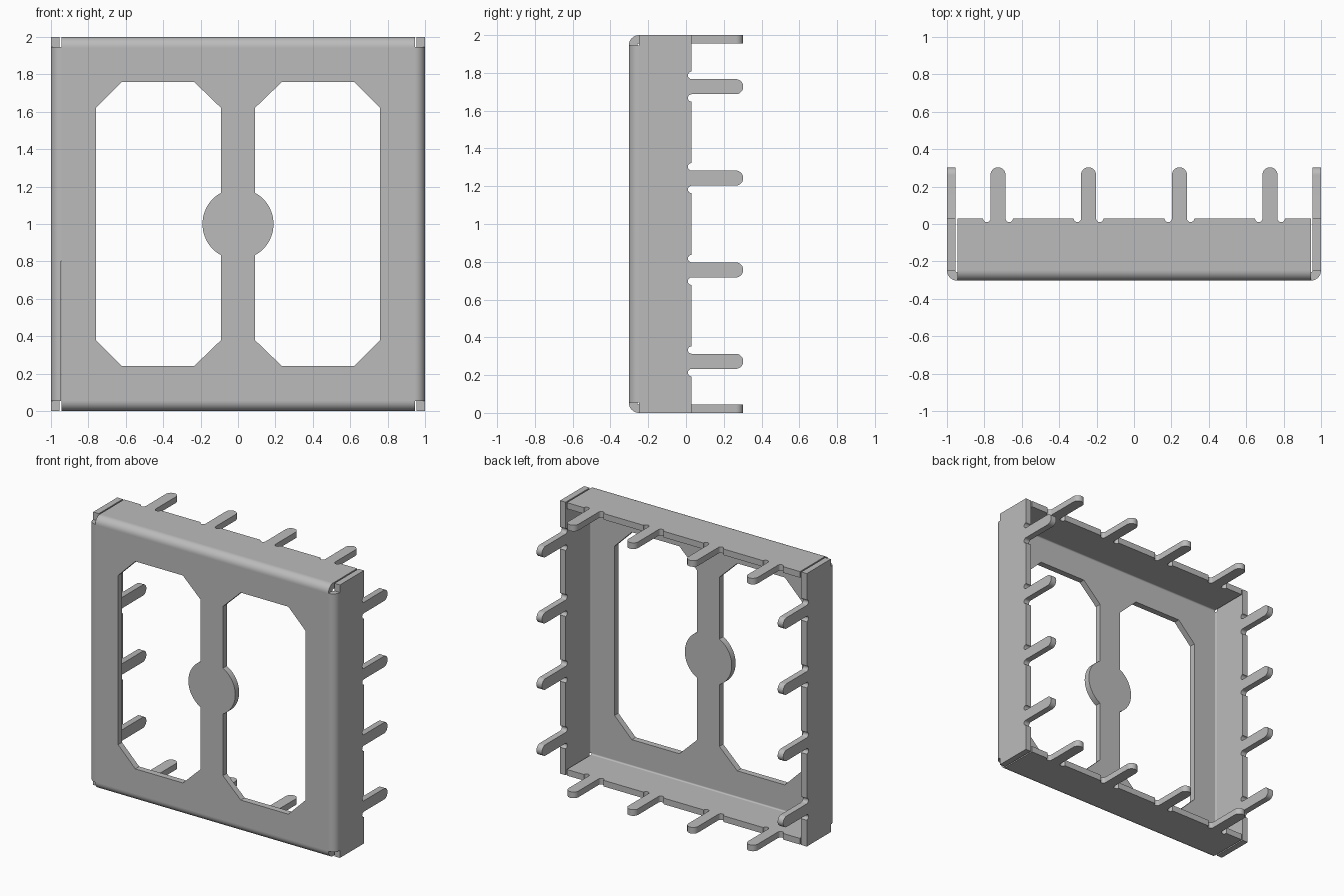
import bpy, bmesh, math
from mathutils import Matrix, Vector

cube = bpy.data.objects.get("Cube")
if cube:
    bpy.data.objects.remove(cube, do_unlink=True)

T = 0.045          # sheet thickness
R = 0.055          # outer bend radius
FRONT = -0.303     # front face
RIM = 0.03         # rear edge of the flanges
TIP = 0.303        # end of the tabs
FLAT = 1 - R       # half size of the flat front
BEND_Y = FRONT + R
TABS = (0.727, 0.243, -0.243, -0.727)

steel = bpy.data.materials.new("grey_steel")
steel.diffuse_color = (0.5, 0.5, 0.5, 1)
steel.use_nodes = True
steel.node_tree.nodes["Principled BSDF"].inputs["Base Color"].default_value = (0.5, 0.5, 0.5, 1)


def arc(cx, cy, r, a0, a1, n=12):
    return [(cx + r * math.cos(math.radians(a0 + (a1 - a0) * i / n)),
             cy + r * math.sin(math.radians(a0 + (a1 - a0) * i / n))) for i in range(n + 1)]


def sheet(name, outlines, depth, x_axis, y_axis, origin, turn=0):
    """Extrude flat outlines (later ones are holes), then turn about the frame's middle."""
    curve = bpy.data.curves.new(name, 'CURVE')
    curve.dimensions = '2D'
    curve.fill_mode = 'BOTH'
    curve.extrude = depth / 2
    for pts in outlines:
        s = curve.splines.new('POLY')
        s.points.add(len(pts) - 1)
        for p, (u, v) in zip(s.points, pts):
            p.co = (u, v, 0, 1)
        s.use_cyclic_u = True
    tmp = bpy.data.objects.new(name + "_outline", curve)
    bpy.context.collection.objects.link(tmp)
    bpy.context.view_layer.update()
    mesh = bpy.data.meshes.new_from_object(
        tmp.evaluated_get(bpy.context.evaluated_depsgraph_get()))
    bpy.data.objects.remove(tmp, do_unlink=True)

    ax, ay = Vector(x_axis), Vector(y_axis)
    place = Matrix((ax, ay, ax.cross(ay))).transposed().to_4x4()
    place.translation = origin
    mesh.transform(Matrix.Translation((0, 0, 1)) @ Matrix.Rotation(turn, 4, 'Y') @ place)
    bm = bmesh.new()
    bm.from_mesh(mesh)
    bmesh.ops.remove_doubles(bm, verts=bm.verts, dist=1e-5)
    bmesh.ops.recalc_face_normals(bm, faces=bm.faces)
    bm.to_mesh(mesh)
    bm.free()
    mesh.name = name
    mesh.materials.clear()
    mesh.materials.append(steel)
    obj = bpy.data.objects.new(name, mesh)
    bpy.context.collection.objects.link(obj)
    bpy.ops.object.select_all(action='DESELECT')
    obj.select_set(True)
    bpy.context.view_layer.objects.active = obj
    bpy.ops.object.shade_smooth_by_angle(angle=math.radians(30))
    return obj


# Front panel: two chamfered windows around a bar with a central disc
a = math.degrees(math.acos(0.09 / 0.19))
window = [(0.09, -0.62), (0.235, -0.76), (0.62, -0.76), (0.76, -0.62),
          (0.76, 0.62), (0.62, 0.76), (0.235, 0.76), (0.09, 0.62)]
window += arc(0, 0, 0.19, a, -a, 24)
square = [(-FLAT, -FLAT), (FLAT, -FLAT), (FLAT, FLAT), (-FLAT, FLAT)]
sheet("front_panel", [square, window, [(-u, v) for u, v in window]], T,
      (1, 0, 0), (0, 0, 1), (0, FRONT + T / 2, 0))


# Flange outline with rounded tabs and a relief notch on each side of them
def flange_outline(half):
    pts = [(-half, BEND_Y), (half, BEND_Y), (half, RIM)]
    for c in TABS:
        pts += arc(c + 0.06, RIM, 0.02, 0, -180, 8)
        pts += arc(c, TIP - 0.04, 0.04, 0, 180, 16)
        pts += arc(c - 0.06, RIM, 0.02, 0, -180, 8)
    return pts + [(-half, RIM)]


bend = arc(BEND_Y, FLAT, R, 90, 180) + arc(BEND_Y, FLAT, R - T, 180, 90)

# Four folded sides; the left and right flanges run the full height
for i, (side, half) in enumerate((("top", FLAT), ("left", 1), ("bottom", FLAT), ("right", 1))):
    turn = i * math.pi / 2
    sheet(side + "_flange", [flange_outline(half)], T,
          (1, 0, 0), (0, 1, 0), (0, 0, 1 - T / 2), turn)
    sheet(side + "_bend", [bend], 2 * FLAT, (0, 1, 0), (0, 0, 1), (0, 0, 0), turn)
